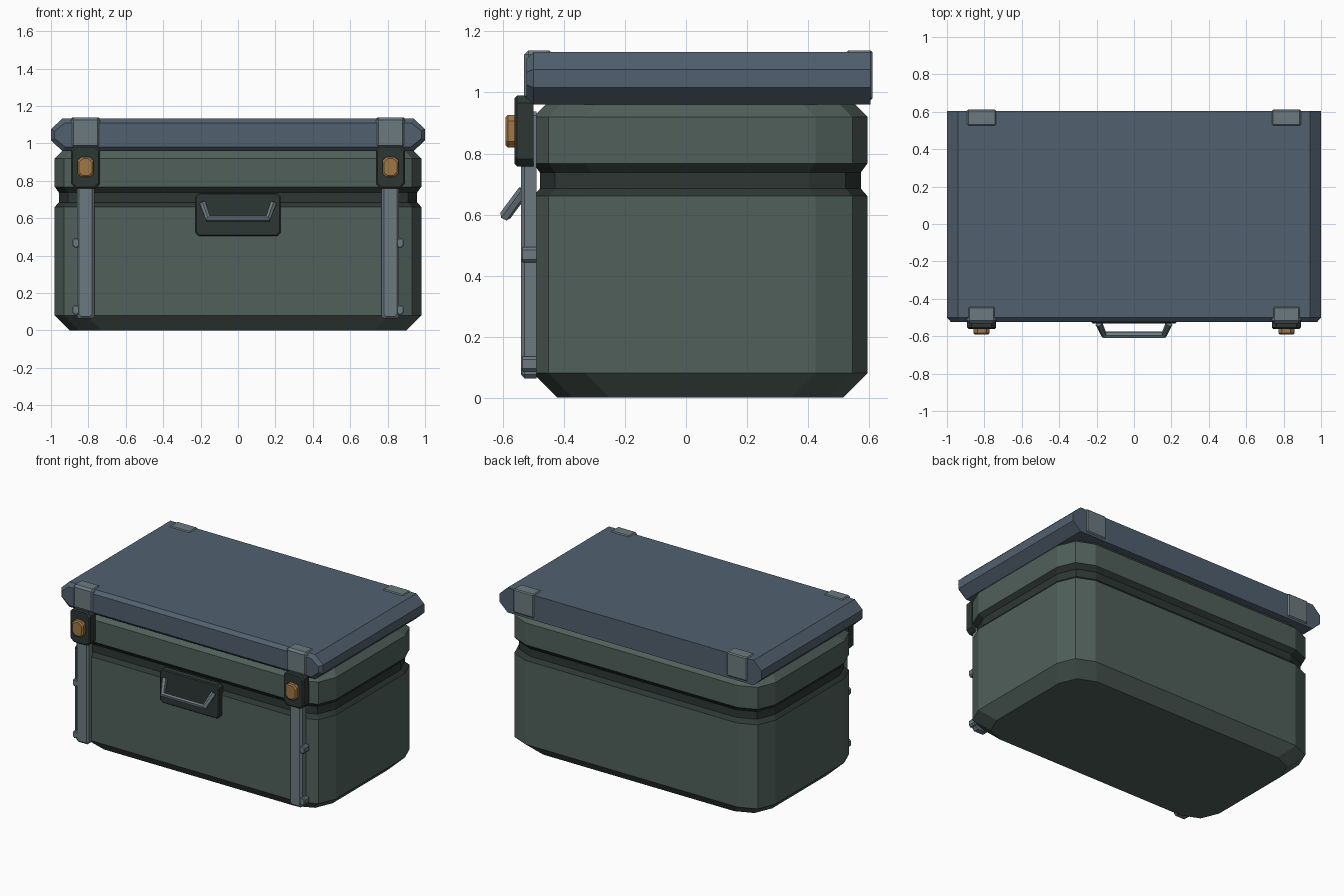
import bpy, bmesh
from mathutils import Vector

cube = bpy.data.objects.get("Cube")
if cube:
    bpy.data.objects.remove(cube, do_unlink=True)


def material(name, r, g, b):
    m = bpy.data.materials.new(name)
    m.use_nodes = True
    m.diffuse_color = (r, g, b, 1)
    m.node_tree.nodes["Principled BSDF"].inputs["Base Color"].default_value = (r, g, b, 1)
    return m


GREEN = material("grey green", 0.08, 0.117, 0.104)
BLUE = material("slate blue", 0.083, 0.117, 0.158)
STEEL = material("steel grey", 0.15, 0.195, 0.215)
BRASS = material("brass", 0.35, 0.185, 0.06)
DARK = material("dark green", 0.027, 0.038, 0.035)


def finish(name, bm, *mats):
    bmesh.ops.recalc_face_normals(bm, faces=bm.faces)
    mesh = bpy.data.meshes.new(name)
    bm.to_mesh(mesh)
    bm.free()
    for m in mats:
        mesh.materials.append(m)
    obj = bpy.data.objects.new(name, mesh)
    bpy.context.collection.objects.link(obj)
    return obj


def loft(name, rings, *mats):
    """Skin equal-length rings and cap both ends."""
    bm = bmesh.new()
    loops = [[bm.verts.new(p) for p in ring] for ring in rings]
    n = len(loops[0])
    for a, b in zip(loops, loops[1:]):
        for i in range(n):
            j = (i + 1) % n
            bm.faces.new((a[i], a[j], b[j], b[i]))
    bm.faces.new(loops[0])
    bm.faces.new(loops[-1])
    return finish(name, bm, *mats)


def octagon(cx, cz, w, h, cx_cut, cz_cut, y):
    """Corner-cut rectangle facing the front; w and h are half sizes."""
    quarter = [(w, h - cz_cut), (w - cx_cut, h)]
    pts = quarter + [(-x, z) for x, z in reversed(quarter)]
    pts += [(-x, -z) for x, z in pts]
    return [(cx + x, y, cz + z) for x, z in pts]


def panel(name, cx, cz, w, h, cut, back, front, bevel, mat):
    """Corner-cut plate with a bevelled front edge."""
    rings = [octagon(cx, cz, w, h, cut, cut, back),
             octagon(cx, cz, w, h, cut, cut, front + bevel),
             octagon(cx, cz, w - bevel, h - bevel, cut, cut, front)]
    return loft(name, rings, mat)


def box(name, lo, hi, bevel, mat):
    lo, hi = Vector(lo), Vector(hi)
    bm = bmesh.new()
    bmesh.ops.create_cube(bm, size=1)
    for v in bm.verts:
        v.co = [(lo[i] + hi[i]) / 2 + v.co[i] * (hi[i] - lo[i]) for i in range(3)]
    if bevel:
        bmesh.ops.bevel(bm, geom=bm.edges[:], offset=bevel, segments=1,
                        profile=0.5, affect='EDGES')
    return finish(name, bm, mat)


# Body: rounded plan lofted upward with a chamfered base and a groove
def plan(inset, z):
    w, d, mid = 0.98 - inset, 0.548 - inset, 0.047
    quarter = [(w, d - 0.17), (w - 0.05, d - 0.05), (w - 0.17, d)]
    pts = quarter + [(-x, y) for x, y in reversed(quarter)]
    pts += [(-x, -y) for x, y in pts]
    return [(x, y + mid, z) for x, y in pts]


levels = [(0.08, 0), (0, 0.08), (0, 0.66), (0.022, 0.685),
          (0.022, 0.738), (0, 0.768), (0, 0.92), (0.045, 0.965)]
body = loft("body", [plan(i, z) for i, z in levels], GREEN, DARK)
for face in body.data.polygons:
    if 0.66 < face.center.z < 0.768 and face.area < 0.2:
        face.material_index = 1

# Lid: octagonal section running front to back, bevelled at the front
loft("lid", [octagon(0, 1.046, 1.0, 0.086, 0.06, 0.056, 0.605),
             octagon(0, 1.046, 1.0, 0.086, 0.06, 0.056, -0.5),
             octagon(0, 1.046, 0.98, 0.064, 0.055, 0.044, -0.523)], BLUE)

# Straps, latches and lid brackets on both sides
for side, s in (("left", 1), ("right", -1)):
    x = 0.815 * s
    panel(side + "_strap", x, 0.5, 0.047, 0.437, 0.012, -0.49, -0.541, 0.012, STEEL)
    panel(side + "_latch", x, 0.874, 0.077, 0.116, 0.024, -0.5, -0.562, 0.008, DARK)
    panel(side + "_latch_button", x, 0.873, 0.043, 0.054, 0.02, -0.55, -0.592, 0.008, BRASS)
    box(side + "_front_bracket", (x - 0.078, -0.531, 0.975),
        (x + 0.078, -0.435, 1.138), 0.014, STEEL)
    box(side + "_back_bracket", (x - 0.078, 0.525, 0.975),
        (x + 0.078, 0.612, 1.138), 0.007, STEEL)
    for level, z in (("lower", 0.11), ("upper", 0.468)):
        panel(side + "_" + level + "_rivet", x + 0.052 * s, z, 0.019, 0.025,
              0.01, -0.49, -0.54, 0.004, STEEL)

# Handle and its backing plate
panel("handle_plate", 0, 0.62, 0.227, 0.116, 0.018, -0.49, -0.532, 0.006, DARK)
path = [(-0.188, -0.532, 0.678), (-0.16, -0.592, 0.597),
        (0.16, -0.592, 0.597), (0.188, -0.532, 0.678)]
curve = bpy.data.curves.new("handle", 'CURVE')
curve.dimensions = '3D'
curve.bevel_depth = 0.019
curve.bevel_resolution = 1
curve.use_fill_caps = True
spline = curve.splines.new('POLY')
spline.points.add(len(path) - 1)
for point, co in zip(spline.points, path):
    point.co = (*co, 1)
spline.use_smooth = False
curve.materials.append(STEEL)
bpy.context.collection.objects.link(bpy.data.objects.new("handle", curve))
